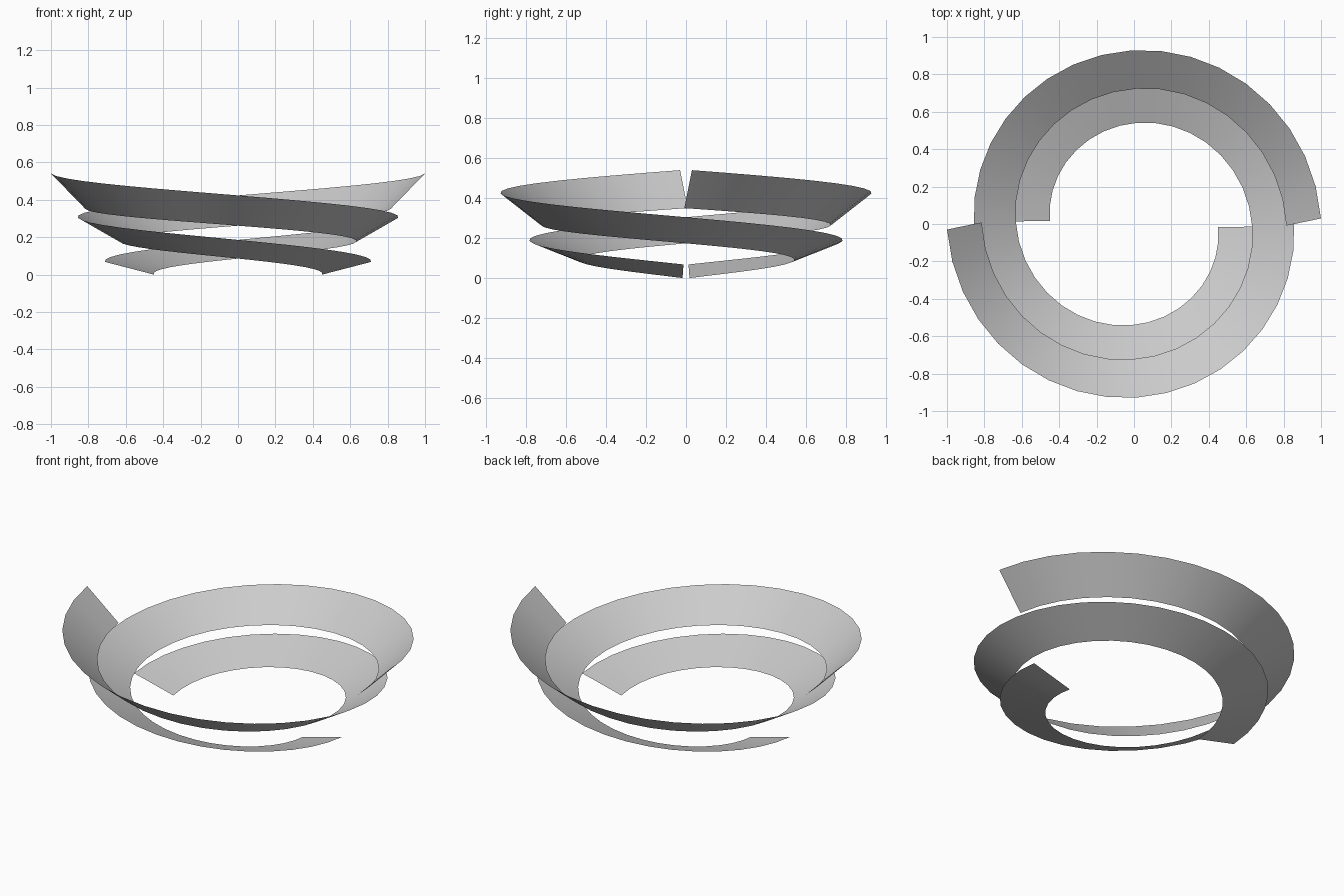
import bpy, bmesh
from math import cos, sin, radians, pi

if "Cube" in bpy.data.objects:
    bpy.data.objects.remove(bpy.data.objects["Cube"])

STEPS = 36


def lerp(a, b, t):
    return a + (b - a) * t


def edge_point(r, z, ang, t):
    """Point on a widening, climbing clockwise spiral edge."""
    a = radians(lerp(*ang, t))
    rad = lerp(*r, t)
    return rad * cos(a), rad * sin(a), lerp(*z, t)


def ribbon(name, turn):
    bm = bmesh.new()
    rows = []
    for i in range(STEPS + 1):
        t = i / STEPS
        inner = edge_point((0.45, 0.815), (0.0, 0.35), (-2.2, -360.6), t)
        outer = edge_point((0.712, 1.0), (0.068, 0.54), (-1.0, -358.3), t)
        rows.append((bm.verts.new(inner), bm.verts.new(outer)))
    for (a, b), (c, d) in zip(rows, rows[1:]):
        bm.faces.new((a, c, d, b)).smooth = True
    me = bpy.data.meshes.new(name)
    bm.to_mesh(me)
    bm.free()
    ob = bpy.data.objects.new(name, me)
    ob.rotation_euler.z = turn
    bpy.context.collection.objects.link(ob)


# Two identical one-turn spiral ribbons, half a turn apart
ribbon("spiral_ribbon_right", 0)
ribbon("spiral_ribbon_left", pi)
